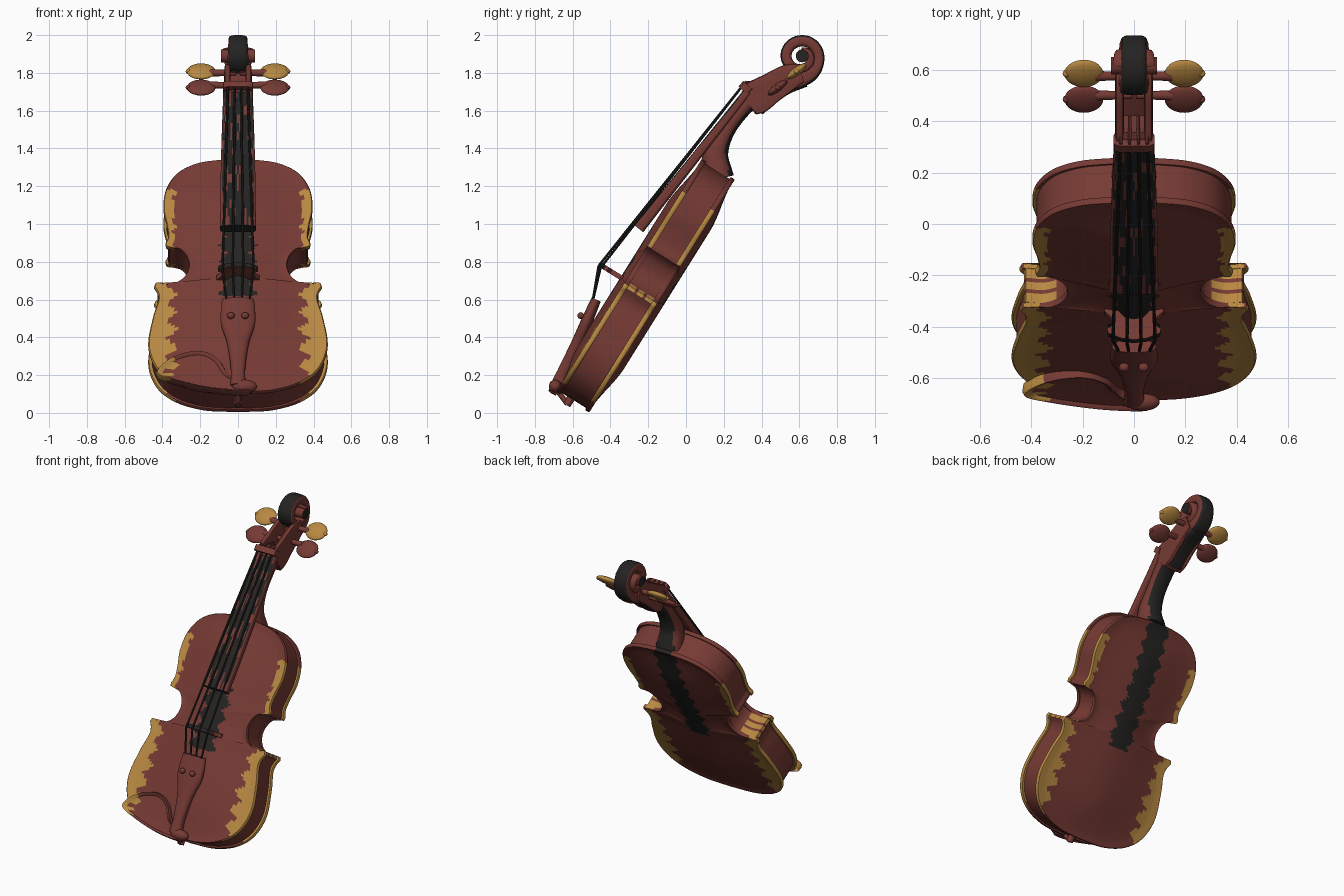
import bpy, bmesh, random
from math import sin, cos, pi, radians
from mathutils import Vector, Matrix

if "Cube" in bpy.data.objects:
    bpy.data.objects.remove(bpy.data.objects["Cube"])

random.seed(4)

def material(name, rgb):
    m = bpy.data.materials.new(name)
    m.diffuse_color = (*rgb, 1)
    m.use_nodes = True
    m.node_tree.nodes["Principled BSDF"].inputs["Base Color"].default_value = m.diffuse_color
    return m

MATS = [material("brown", (0.18, 0.042, 0.034)),
        material("gold", (0.48, 0.25, 0.055)),
        material("black", (0.018, 0.017, 0.016))]
BROWN, GOLD, BLACK = 0, 1, 2

# body frame: local (x, u along the body, w toward the front) -> world
FRAME = Matrix(((1, 0, 0, 0), (0, 0.53, -0.848, -0.515), (0, 0.848, 0.53, 0.003), (0, 0, 0, 1)))

def finish(name, bm, mat=BROWN, frame=None):
    bmesh.ops.remove_doubles(bm, verts=bm.verts, dist=0.0004)
    bmesh.ops.recalc_face_normals(bm, faces=bm.faces)
    bm.normal_update()
    for f in bm.faces:
        f.smooth = True
        f.material_index = mat(f.calc_center_median(), f.normal) if callable(mat) else mat
    for e in bm.edges:
        e.smooth = e.calc_face_angle(0) < radians(42)
    if frame:
        bm.transform(frame)
        bmesh.ops.recalc_face_normals(bm, faces=bm.faces)
    me = bpy.data.meshes.new(name)
    bm.to_mesh(me)
    bm.free()
    for m in MATS:
        me.materials.append(m)
    ob = bpy.data.objects.new(name, me)
    bpy.context.collection.objects.link(ob)
    return ob

def smooth_path(pts, n=8, closed=False):
    p = [Vector(q) for q in pts]
    p = [p[-1]] + p + p[:2] if closed else [2 * p[0] - p[1]] + p + [2 * p[-1] - p[-2]]
    out = []
    for i in range(1, len(p) - 2):
        a, b, c, d = p[i - 1:i + 3]
        for k in range(n):
            t = k / n
            out.append(0.5 * (2 * b + (c - a) * t + (2 * a - 5 * b + 4 * c - d) * t * t
                              + (3 * b - a - 3 * c + d) * t ** 3))
    return out if closed else out + [p[-2]]

def skin(name, rings, mat=BROWN, frame=None, caps=True):
    bm = bmesh.new()
    vs = [[bm.verts.new(p) for p in r] for r in rings]
    m = len(vs[0])
    for a, b in zip(vs, vs[1:]):
        for j in range(m):
            bm.faces.new((a[j], a[(j + 1) % m], b[(j + 1) % m], b[j]))
    if caps:
        bm.faces.new(vs[0])
        bm.faces.new(vs[-1])
    return finish(name, bm, mat, frame)

def loft(name, secs, mat=BROWN, n=8, p=3.0, m=24, x0=0):
    """Sections (y, z, half width, half thickness) joined along a path in the yz plane."""
    s = smooth_path(secs, n) if n else secs
    rings = []
    for i, q in enumerate(s):
        t = s[min(i + 1, len(s) - 1)] - s[max(i - 1, 0)]
        t = Vector((t[0], t[1])).normalized()
        ring = []
        for j in range(m):
            c, d = cos(2 * pi * (j + .5) / m), sin(2 * pi * (j + .5) / m)
            k = (abs(c) ** p + abs(d) ** p) ** (-1 / p)
            h = d * k * q[3]
            ring.append((x0 + c * k * q[2], q[0] - t.y * h, q[1] + t.x * h))
        rings.append(ring)
    return skin(name, rings, mat)

# body outline: lower bout, waist, upper bout
LOWER = [(0, 0), (.18, .01), (.33, .06), (.43, .15), (.475, .29), (.452, .46), (.423, .57), (.425, .62), (.445, .66)]
WAIST = [(.437, .682), (.36, .675), (.29, .715), (.26, .79), (.28, .865), (.33, .908), (.38, .91)]
UPPER = [(.385, .93), (.37, .97), (.376, 1.04), (.395, 1.15), (.38, 1.27), (.32, 1.37), (.22, 1.43), (.1, 1.452), (0, 1.455)]
half = smooth_path(LOWER) + smooth_path(WAIST) + smooth_path(UPPER)
outline = half + [Vector((-q.x, q.y)) for q in half[-2:0:-1]]

def ring(t, w):
    return [(q.x * (1 - t), q.y * (1 - t) + (.3 + .585 * q.y) * t, w) for q in outline]

def zigzag(u, f):
    return abs((u * f) % 1 - .5) * 2

def wood(c, n):
    x, u = abs(c.x), c.y
    if .06 < u < .68 and x > .32 + .06 * zigzag(u, 9):
        return GOLD
    if .82 < u < 1.26 and x > .325 + .025 * zigzag(u, 14):
        return GOLD
    lo, hi = (.58, 1.0) if c.z > .1 else (.62, 1.46)
    return BLACK if lo < u < hi and x < .06 + .04 * zigzag(u, 10) else BROWN

def plate(name, flip):
    prof = [(.06, .178), (.01, .176), (0, .182), (0, .196), (.012, .203), (.05, .203)]
    for i in range(1, 21):
        t = i / 20
        prof.append((.05 + .95 * t, .2 + .036 * t * t * (3 - 2 * t)))
    return skin(name, [ring(t, .2 - w if flip else w) for t, w in prof], wood, FRAME, False)

plate("belly", False)
plate("back_plate", True)

def rib_mat(c, n):
    stripe = int(c.z * 50) % 3 != 0
    return GOLD if .66 < c.y < .73 and abs(c.x) > .3 and n.y > .3 and stripe else BROWN

skin("ribs", [ring(.04, .015 + .017 * i) for i in range(11)], rib_mat, FRAME, False)

# neck with heel, and streaked fingerboard
loft("neck", [(.18, 1.24, .09, .075), (.155, 1.36, .075, .07), (.21, 1.485, .065, .045),
              (.30, 1.61, .068, .045), (.36, 1.67, .07, .06)],
     lambda c, n: BLACK if n.y > .2 and abs(n.x) < .65 else BROWN, p=2.3)

def board_mat(c, n):
    return BLACK if n.y < -.3 and abs(c.x) < .082 and random.random() > .2 else BROWN

loft("fingerboard", [(-.25, .975, .095, .03), (.04, 1.34, .09, .025), (.325, 1.7, .078, .022)],
     board_mat, n=8, p=5, m=64)
loft("nut", [(.305, 1.705, .08, .035), (.33, 1.735, .08, .035)], p=6)

# pegbox: two cheeks and a floor
for s, side in ((1, "right"), (-1, "left")):
    loft("pegbox_cheek_" + side, [(.335, 1.65, .017, .08), (.38, 1.675, .017, .09), (.45, 1.72, .017, .08),
                                  (.54, 1.775, .017, .07), (.61, 1.80, .015, .05)], p=5, x0=s * .056)
loft("pegbox_floor", [(.39, 1.60, .06, .025), (.46, 1.655, .06, .022), (.54, 1.71, .06, .022), (.63, 1.755, .058, .03)],
     lambda c, n: BLACK if n.z < -.3 else BROWN)
loft("pegbox_base", [(.33, 1.64, .072, .07), (.37, 1.665, .072, .085), (.40, 1.685, .072, .08)], p=4)

# scroll: a spiral band that widens toward the eye
turns = smooth_path([(-110, .12, .062, .05), (-45, .096, .057, .035), (0, .088, .05, .03), (90, .085, .05, .03),
                     (180, .085, .055, .029), (270, .063, .065, .025), (360, .044, .075, .022), (450, .028, .085, .02)], 10)
spiral = [Vector((.615 + q[1] * cos(radians(q[0])), 1.885 + q[1] * sin(radians(q[0])), q[2], q[3])) for q in turns]

def scroll_mat(c, n):
    r = Vector((0, c.y - .615, c.z - 1.885))
    return BLACK if r.length > .1 and n.dot(r.normalized()) > .6 else BROWN

loft("scroll", spiral, scroll_mat, n=0, p=4)

def rod(name, a, b, r1, r2=None, mat=BROWN, seg=16):
    a, b = Vector(a), Vector(b)
    bm = bmesh.new()
    rot = (b - a).to_track_quat('Z', 'Y').to_matrix().to_4x4()
    bmesh.ops.create_cone(bm, cap_ends=True, segments=seg, radius1=r1, radius2=r2 or r1, depth=(b - a).length,
                          matrix=Matrix.Translation((a + b) / 2) @ rot)
    return finish(name, bm, mat)

def ball(name, loc, size, tilt=0, mat=BROWN):
    bm = bmesh.new()
    bmesh.ops.create_uvsphere(bm, u_segments=28, v_segments=14, radius=1,
                              matrix=Matrix.Translation(loc) @ Matrix.Rotation(tilt, 4, 'X') @ Matrix.Diagonal((*size, 1)))
    return finish(name, bm, mat)

rod("scroll_eye", (-.09, .615, 1.89), (.09, .615, 1.89), .034,
    mat=lambda c, n: BLACK if abs(n.x) > .9 else BROWN, seg=24)

# tuning pegs: upper pair gold, lower pair brown
for row, sy, sz, hy, hz, col in (("upper", .575, 1.80, .585, 1.808, GOLD), ("lower", .50, 1.735, .485, 1.722, BROWN)):
    for s, side in ((1, "right"), (-1, "left")):
        rod(f"{row}_peg_shaft_{side}", (s * .01, sy, sz), (s * .15, sy, sz), .014, .02)
        ball(f"{row}_peg_head_{side}", (s * .195, hy, hz), (.076, .064, .022), radians(37), col)
        ball(f"{row}_peg_tip_{side}", (s * .262, hy, hz), (.015, .015, .013), 0, col)

# bridge with an arched cutout, extruded along u
hb = [(0, .365), (.05, .358), (.1, .335), (.105, .315), (.08, .295), (.09, .26), (.115, .235), (.115, .222),
      (.06, .222), (.055, .24), (.035, .262), (0, .27)]
bm = bmesh.new()
for s in (1, -1):
    f = bm.faces.new([bm.verts.new((s * x, .682, w)) for x, w in hb])
    ext = bmesh.ops.extrude_face_region(bm, geom=[f])["geom"]
    bmesh.ops.translate(bm, verts=[v for v in ext if isinstance(v, bmesh.types.BMVert)], vec=(0, .026, 0))
finish("bridge", bm, lambda c, n: BLACK if n.z > .5 and c.z > .3 else BROWN, FRAME)

# tailpiece, end button, fine tuners
loft("tailpiece", [(-.685, .14, .042, .035), (-.645, .225, .038, .032), (-.58, .36, .056, .032), (-.535, .46, .088, .032),
                   (-.51, .52, .092, .03), (-.475, .60, .085, .026)], p=2.6)
ball("tailpiece_end", (.035, -.692, .14), (.065, .034, .036))
rod("end_pin", FRAME @ Vector((0, .03, .12)), FRAME @ Vector((0, -.03, .12)), .022)
rod("tail_loop", (0, -.69, .13), FRAME @ Vector((0, -.022, .12)), .014)
for s in (-.038, .038):
    ball("fine_tuner", (s, -.557, .515), (.02, .018, .018))

# strings over nut, bridge and tailpiece
for i in range(4):
    k = (i - 1.5) / 1.5
    arch = .012 * (1 - k * k)
    pts = [(k * .05, .42, 1.74), (k * .052, .315, 1.752), (k * .082, -.452 - arch, .768 + arch), (k * .06, -.495, .585)]
    for j, (a, b) in enumerate(zip(pts, pts[1:])):
        rod(f"string_{i + 1}_part_{j + 1}", a, b, .0065, mat=BLACK if j else BROWN, seg=8)

# chin rest: dished plate with a raised rim on the lower left
chin = smooth_path([(-.43, .10), (-.35, .195), (-.21, .235), (-.11, .19), (-.05, .09), (.03, .03), (.05, -.015),
                    (-.12, -.005), (-.32, .045)], 8, True)
mid = Vector((-.22, .11))
rest = []
for t, w in ((0, .195), (-.02, .225), (.02, .242), (.08, .24), (.16, .228), (.4, .226), (.7, .226), (1, .226)):
    rest.append([(*q.lerp(mid, t), w) for q in chin])
skin("chin_rest", rest, wood, FRAME, False)
